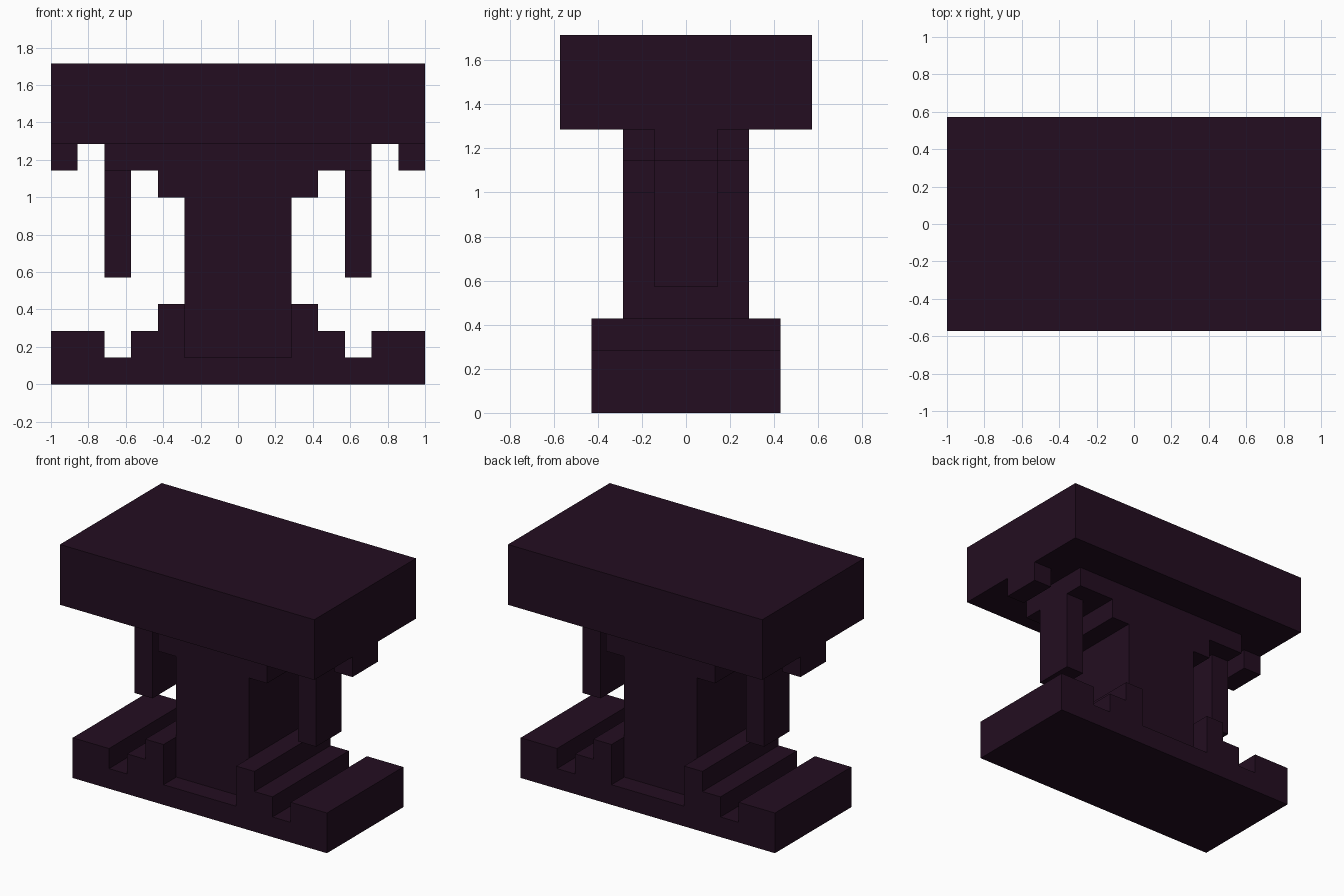
import bpy
import bmesh

cube = bpy.data.objects.get("Cube")
if cube:
    bpy.data.objects.remove(cube, do_unlink=True)

U = 1 / 7  # one block unit

# Single dark plum colour
plum = bpy.data.materials.new("dark plum")
plum.use_nodes = True
colour = (0.0168, 0.0043, 0.0150, 1)
plum.diffuse_color = colour
bsdf = plum.node_tree.nodes["Principled BSDF"]
bsdf.inputs["Base Color"].default_value = colour
bsdf.inputs["Roughness"].default_value = 0.9


def extrude_profile(name, points, half_depth):
    """Extrude an (x, z) outline, in block units, to both sides of y = 0."""
    bm = bmesh.new()
    verts = [bm.verts.new((x * U, -half_depth * U, z * U)) for x, z in points]
    face = bm.faces.new(verts)
    result = bmesh.ops.extrude_face_region(bm, geom=[face])
    moved = [g for g in result["geom"] if isinstance(g, bmesh.types.BMVert)]
    bmesh.ops.translate(bm, verts=moved, vec=(0, 2 * half_depth * U, 0))
    bmesh.ops.recalc_face_normals(bm, faces=bm.faces)
    mesh = bpy.data.meshes.new(name)
    bm.to_mesh(mesh)
    bm.free()
    mesh.materials.append(plum)
    obj = bpy.data.objects.new(name, mesh)
    bpy.context.collection.objects.link(obj)
    return obj


def mirrored(half):
    """Complete a right-half outline with its left half."""
    return half + [(-x, z) for x, z in reversed(half)]


def box(name, x0, x1, z0, z1, half_depth):
    return extrude_profile(name, [(x0, z0), (x1, z0), (x1, z1), (x0, z1)], half_depth)


# Stepped base with a groove on each side and a central channel
extrude_profile("stepped_base", mirrored([
    (7, 0), (7, 2), (5, 2), (5, 1), (4, 1), (4, 2), (3, 2), (3, 3), (2, 3), (2, 1)]), 3)

# Column flaring in steps towards the top
extrude_profile("stepped_column", mirrored([
    (2, 1), (2, 7), (3, 7), (3, 8), (5, 8), (5, 9)]), 2)

# Thick top slab
box("top_slab", -7, 7, 9, 12, 4)

# Hanging posts and end lugs on both sides
for side, sign in (("left", 1), ("right", -1)):
    box(side + "_hanging_post", 4 * sign, 5 * sign, 4, 8, 1)
    box(side + "_end_lug", 6 * sign, 7 * sign, 8, 9, 1)
